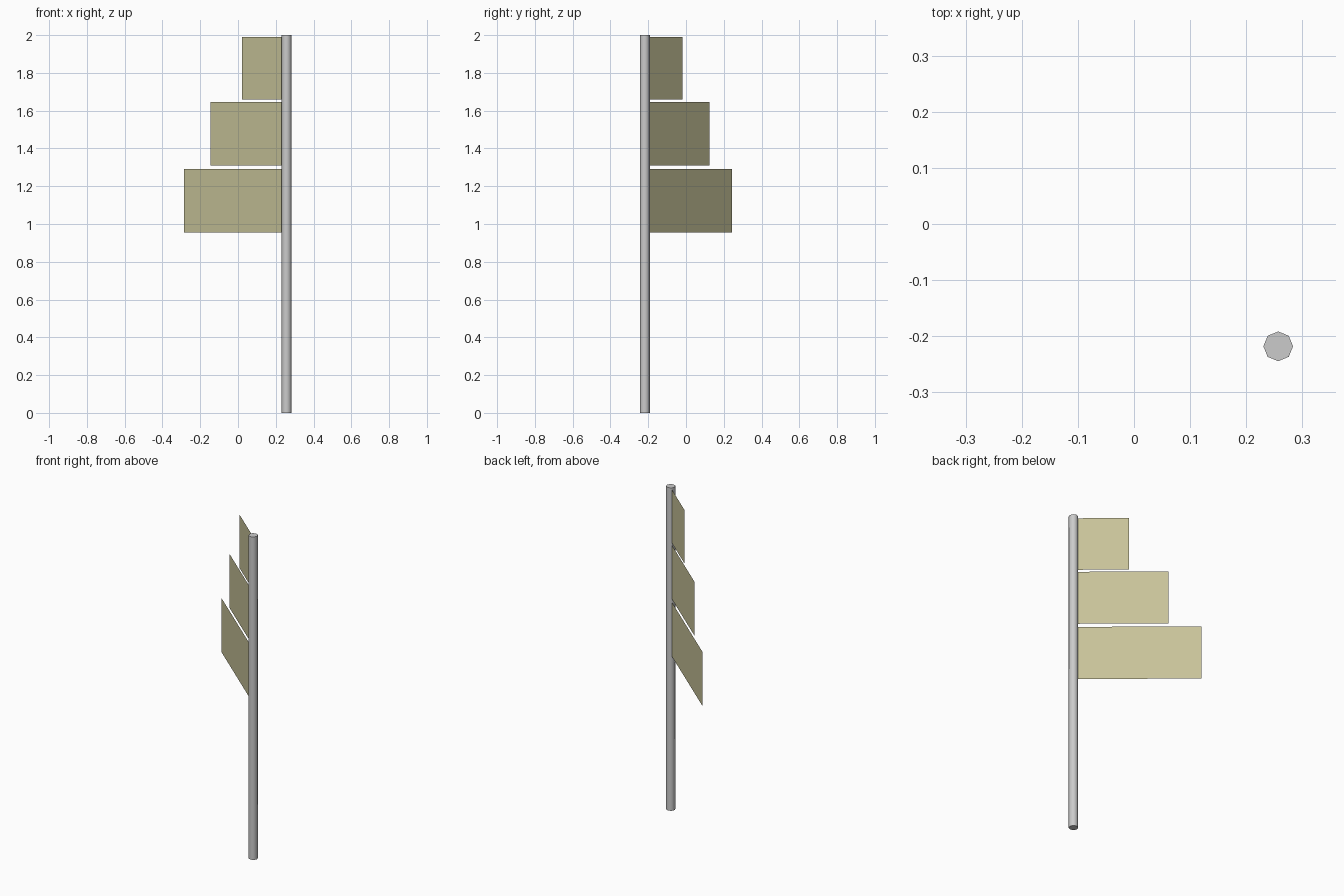
import bpy, math

if "Cube" in bpy.data.objects:
    bpy.data.objects.remove(bpy.data.objects["Cube"])

PX, PY, R = 0.257, -0.218, 0.0265
ANGLE = math.radians(139.6)   # direction the boards point from the pole

khaki = bpy.data.materials.new("khaki")
khaki.diffuse_color = (0.58, 0.55, 0.32, 1)
khaki.use_nodes = True
khaki.node_tree.nodes["Principled BSDF"].inputs["Base Color"].default_value = khaki.diffuse_color

# Octagonal pole
bpy.ops.mesh.primitive_cylinder_add(vertices=8, radius=R, depth=2, location=(PX, PY, 1))
pole = bpy.context.object
pole.name = "pole"
bpy.ops.object.shade_smooth_by_angle(angle=math.radians(50))


def board(name, length, z0, z1):
    """Flat upright sheet reaching from the pole surface out to the given length."""
    c, s = math.cos(ANGLE), math.sin(ANGLE)
    start = R * 0.95
    verts = [(PX + c * d, PY + s * d, z)
             for d, z in ((start, z0), (length, z0), (length, z1), (start, z1))]
    mesh = bpy.data.meshes.new(name)
    mesh.from_pydata(verts, [], [(0, 1, 2, 3)])
    mesh.materials.append(khaki)
    obj = bpy.data.objects.new(name, mesh)
    bpy.context.collection.objects.link(obj)


# Three sign boards, growing longer downward
board("top_board", 0.309, 1.658, 1.989)
board("middle_board", 0.529, 1.311, 1.645)
board("bottom_board", 0.712, 0.956, 1.291)
